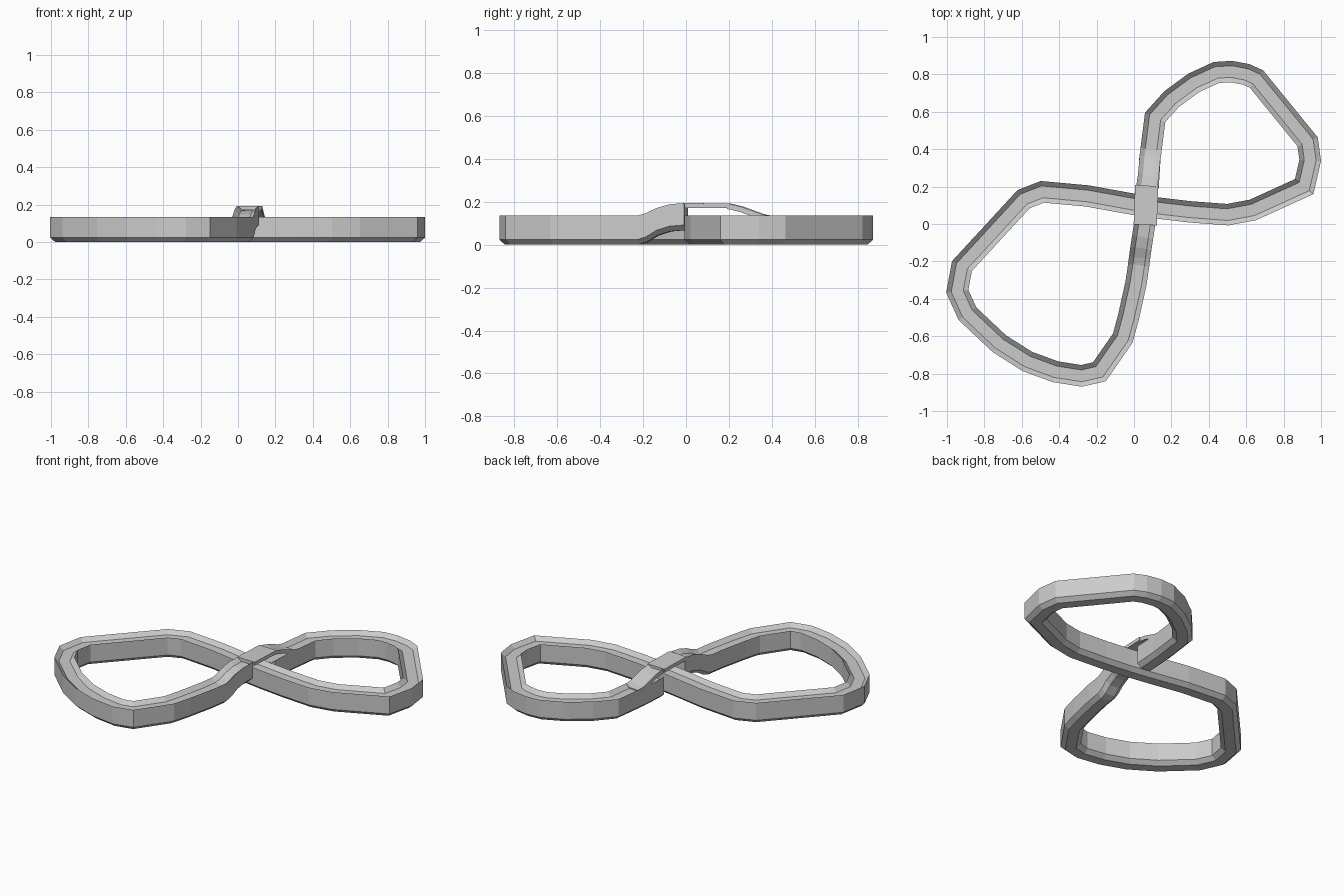
import bpy, bmesh
from mathutils import Vector

if "Cube" in bpy.data.objects:
    bpy.data.objects.remove(bpy.data.objects["Cube"])

TOP, INSET = 0.135, 0.026


def sweep(name, path, half, recess, chamfer):
    """Sweep a band with sunken top and chamfered base along (x, y, top, bottom) points."""
    bm = bmesh.new()
    pts = [Vector(p[:2]) for p in path]
    rings = []
    for i, (x, y, zt, zb) in enumerate(path):
        a = (pts[i] - pts[i - 1]).normalized() if i else None
        b = (pts[i + 1] - pts[i]).normalized() if i < len(pts) - 1 else None
        a, b = a or b, b or a
        t = (a + b).normalized()
        side = Vector((t.y, -t.x)) / max(0.8, t.dot(a))
        k = half - INSET
        profile = [(-half, zt), (-k, zt - recess), (k, zt - recess), (half, zt),
                   (half, zb + chamfer), (k, zb), (-k, zb), (-half, zb + chamfer)]
        rings.append([bm.verts.new((x + side.x * s, y + side.y * s, z)) for s, z in profile])
    for r, q in zip(rings, rings[1:]):
        for j in range(8):
            n = (j + 1) % 8
            bm.faces.new((r[j], r[n], q[n], q[j]))
    bm.faces.new(rings[0])
    bm.faces.new(rings[-1][::-1])
    bmesh.ops.recalc_face_normals(bm, faces=bm.faces)
    mesh = bpy.data.meshes.new(name)
    bm.to_mesh(mesh)
    bm.free()
    ob = bpy.data.objects.new(name, mesh)
    bpy.context.collection.objects.link(ob)
    return ob


# Figure-eight band: upper loop, lower crossing, lower loop
level = [(0.075, 0.19), (0.085, 0.35), (0.113, 0.57), (0.20, 0.667), (0.32, 0.755),
         (0.44, 0.81), (0.52, 0.815), (0.60, 0.80), (0.655, 0.775), (0.928, 0.44),
         (0.942, 0.34), (0.91, 0.20), (0.635, 0.075), (0.50, 0.05), (0.30, 0.065),
         (0.13, 0.085), (0.0, 0.105), (-0.25, 0.15), (-0.49, 0.172), (-0.59, 0.133),
         (-0.92, -0.225), (-0.945, -0.36), (-0.89, -0.48), (-0.72, -0.64),
         (-0.57, -0.735), (-0.42, -0.79), (-0.28, -0.812), (-0.185, -0.79),
         (-0.06, -0.61), (-0.03, -0.50), (0.01, -0.32), (0.025, -0.22)]
# Ramp climbing to the bridge
ramp = [(0.03, -0.18, 0.147, 0.012), (0.037, -0.13, 0.171, 0.043),
        (0.046, -0.07, 0.188, 0.062), (0.057, 0.0, 0.194, 0.068)]
sweep("track_band", [(x, y, TOP, 0) for x, y in level] + ramp, 0.057, 0.024, 0.024)

# Thin flat deck over the crossing
sweep("bridge_deck", [(0.06, -0.005, 0.194, 0.172), (0.068, 0.205, 0.192, 0.170)],
      0.062, 0, 0)
# Thin slope returning to the upper loop
sweep("bridge_slope", [(0.068, 0.20, 0.192, 0.167), (0.077, 0.26, 0.178, 0.152),
                       (0.086, 0.36, 0.142, 0.116), (0.09, 0.40, 0.134, 0.108)],
      0.056, 0.016, 0)
